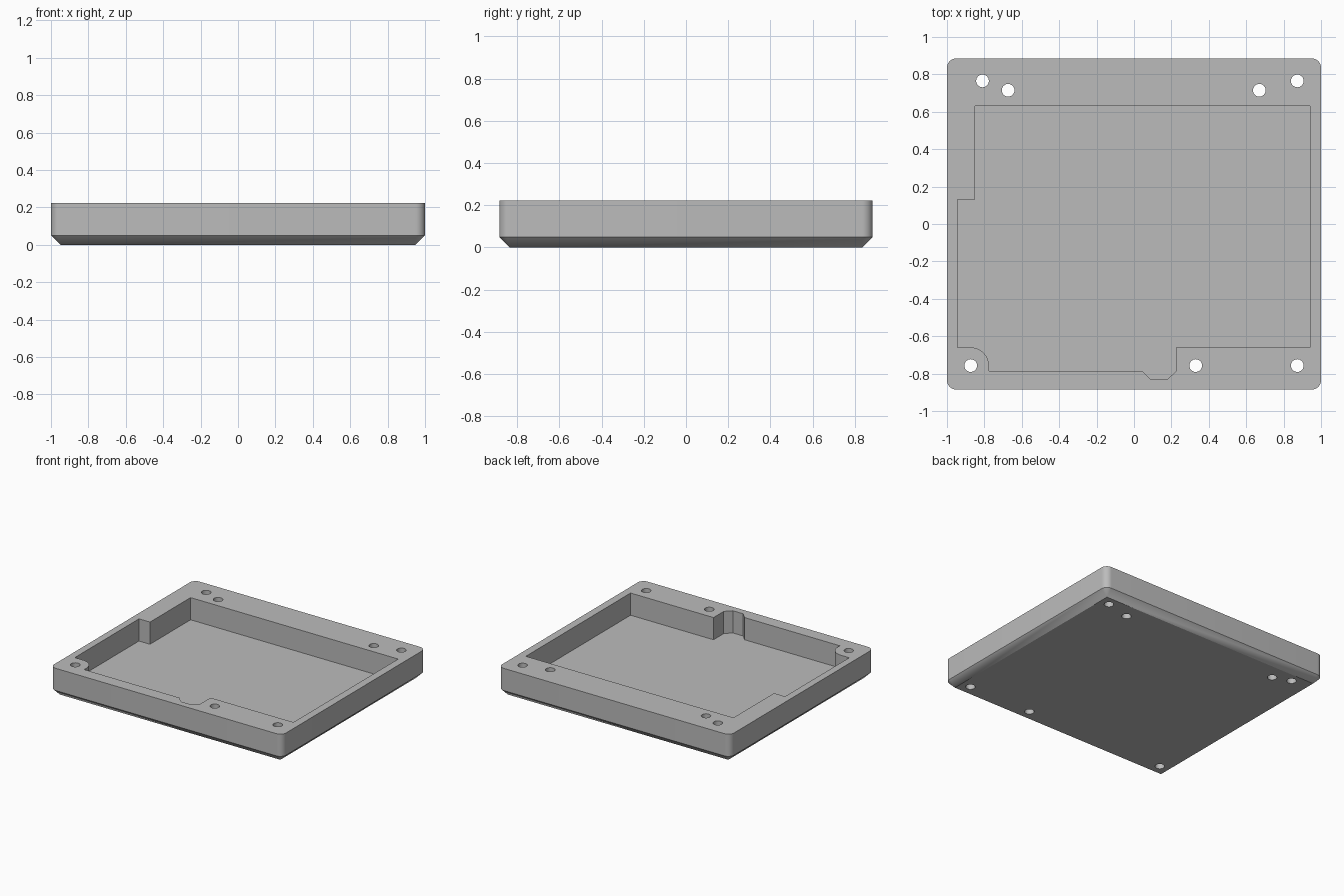
import bpy, bmesh
from math import cos, sin, pi, radians

if "Cube" in bpy.data.objects:
    bpy.data.objects.remove(bpy.data.objects["Cube"], do_unlink=True)

HALF_X, HALF_Y, HEIGHT = 1.0, 0.885, 0.223
BEVEL, FLOOR = 0.05, 0.05
HOLE_R = 0.034

grey = bpy.data.materials.new("plain grey")
grey.use_nodes = True
colour = (0.5, 0.5, 0.5, 1)
grey.diffuse_color = colour
grey.node_tree.nodes["Principled BSDF"].inputs["Base Color"].default_value = colour


def arc(cx, cy, r, start, end, steps):
    angles = [start + (end - start) * i / steps for i in range(steps + 1)]
    return [(cx + r * cos(a), cy + r * sin(a)) for a in angles]


def rounded_outline(hx, hy, r):
    points = []
    for i, (sx, sy) in enumerate([(1, 1), (-1, 1), (-1, -1), (1, -1)]):
        points += arc(sx * (hx - r), sy * (hy - r), r, i * pi / 2, (i + 1) * pi / 2, 10)
    return points


def loft(bm, sections):
    """Closed solid through (outline, z) sections, bottom to top."""
    rings = [[bm.verts.new((x, y, z)) for x, y in outline] for outline, z in sections]
    for low, high in zip(rings, rings[1:]):
        for i in range(len(low)):
            j = (i + 1) % len(low)
            bm.faces.new((low[i], low[j], high[j], high[i]))
    bm.faces.new(rings[0][::-1])
    bm.faces.new(rings[-1])


def finish(bm, name):
    bmesh.ops.remove_doubles(bm, verts=bm.verts, dist=0.0005)
    bmesh.ops.recalc_face_normals(bm, faces=bm.faces)
    mesh = bpy.data.meshes.new(name)
    bm.to_mesh(mesh)
    bm.free()
    mesh.materials.append(grey)
    obj = bpy.data.objects.new(name, mesh)
    bpy.context.collection.objects.link(obj)
    return obj


# Tray body: rounded corners that taper to a square base
bm = bmesh.new()
body = rounded_outline(HALF_X, HALF_Y, BEVEL)
base = rounded_outline(HALF_X - BEVEL, HALF_Y - BEVEL, 0.0)
loft(bm, [(base, 0), (body, BEVEL), (body, HEIGHT)])
tray = finish(bm, "tray")

# Pocket with stepped corner, curved boss and small notch
corner_hole = (-0.873, -0.757)
pocket = [(-0.945, 0.13), (-0.945, -0.66)]
pocket += arc(*corner_hole, 0.097, pi / 2, 0, 12)
pocket += [(-0.776, -0.786), (0.045, -0.786), (0.09, -0.832), (0.178, -0.832),
           (0.225, -0.786), (0.225, -0.66), (0.94, -0.66), (0.94, 0.63),
           (-0.85, 0.63), (-0.85, 0.13)]
bm = bmesh.new()
loft(bm, [(pocket, FLOOR), (pocket, HEIGHT + 0.1)])

# Screw holes through the rim
holes = [corner_hole, (0.33, -0.757), (0.873, -0.757), (-0.81, 0.765),
         (0.873, 0.765), (-0.673, 0.715), (0.67, 0.715)]
for x, y in holes:
    ring = arc(x, y, HOLE_R, 0, 2 * pi, 32)[:-1]
    loft(bm, [(ring, -0.1), (ring, HEIGHT + 0.1)])
cutter = finish(bm, "pocket_and_hole_cutter")
cutter.hide_render = True

# Cut, then drop the cutter
cut = tray.modifiers.new("cut", 'BOOLEAN')
cut.operation = 'DIFFERENCE'
cut.solver = 'EXACT'
cut.object = cutter
bpy.ops.object.select_all(action='DESELECT')
bpy.context.view_layer.objects.active = tray
tray.select_set(True)
bpy.ops.object.modifier_apply(modifier="cut")
bpy.data.objects.remove(cutter, do_unlink=True)
bpy.ops.object.shade_smooth_by_angle(angle=radians(30))
